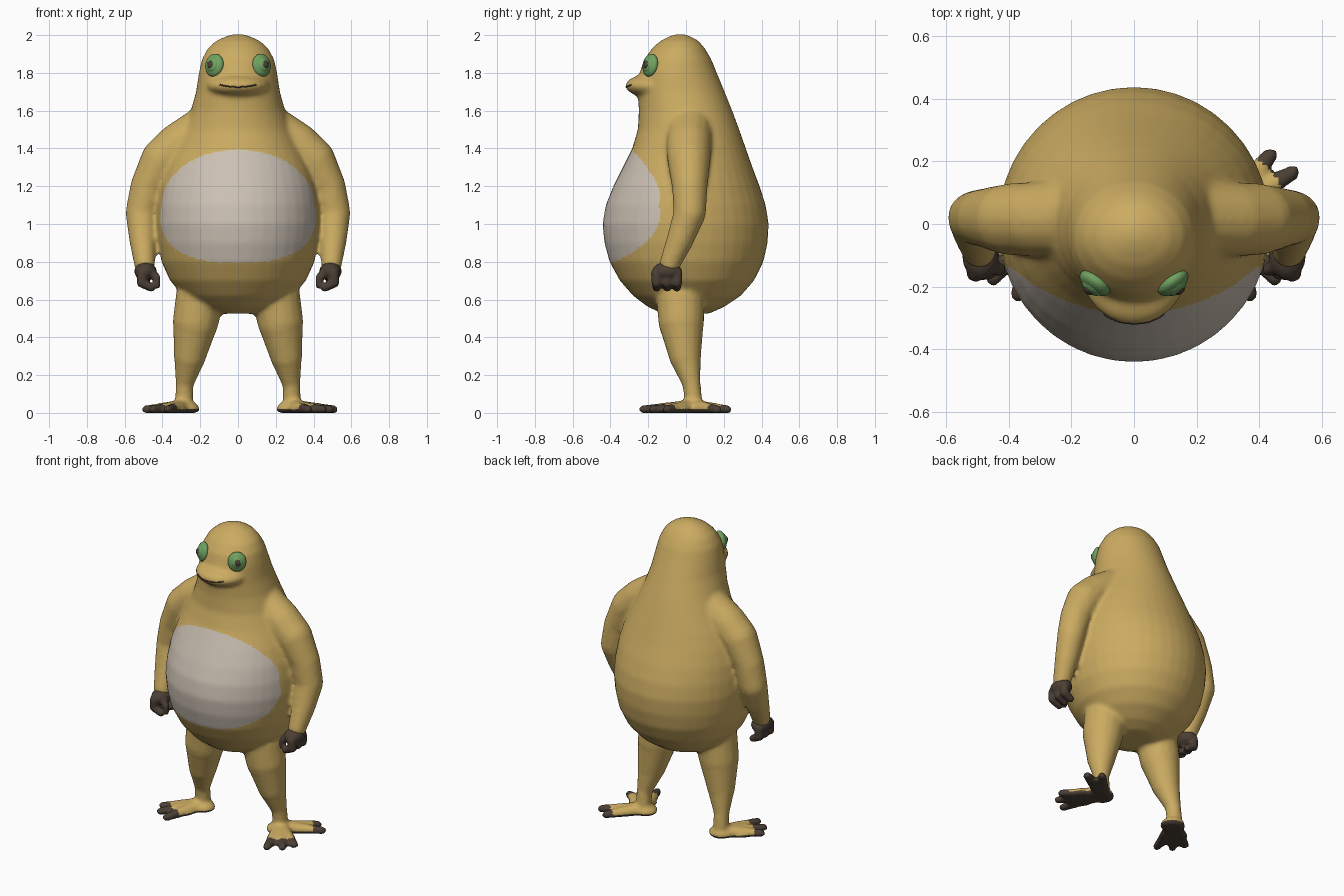
import bpy, bmesh, math
from mathutils import Vector, Matrix
from mathutils.bvhtree import BVHTree

cube = bpy.data.objects.get("Cube")
if cube:
    bpy.data.objects.remove(cube, do_unlink=True)


def material(name, rgb):
    mat = bpy.data.materials.new(name)
    mat.use_nodes = True
    mat.diffuse_color = (*rgb, 1)
    shader = next(n for n in mat.node_tree.nodes if n.type == 'BSDF_PRINCIPLED')
    shader.inputs["Base Color"].default_value = (*rgb, 1)
    shader.inputs["Roughness"].default_value = 0.7
    return mat


tan = material("tan skin", (0.6, 0.41, 0.12))
cream = material("cream belly", (0.6, 0.53, 0.45))
brown = material("dark brown", (0.07, 0.05, 0.035))
green = material("eye green", (0.16, 0.36, 0.12))


def add_object(name, bm, mats):
    mesh = bpy.data.meshes.new(name)
    bm.to_mesh(mesh)
    bm.free()
    for mat in mats:
        mesh.materials.append(mat)
    mesh.shade_smooth()
    obj = bpy.data.objects.new(name, mesh)
    bpy.context.collection.objects.link(obj)
    return obj


def ball(bm, centre, radii, turn=Matrix(), segments=16):
    matrix = Matrix.Translation(centre) @ turn @ Matrix.Diagonal((*radii, 1))
    bmesh.ops.create_uvsphere(bm, u_segments=segments, v_segments=segments // 2,
                              radius=1, matrix=matrix)


def limb(bm, points, side=1):
    """Tapered limb: a ball at each (x, y, z, radius), joined by cones."""
    joints = [(Vector((side * x, y, z)), r) for x, y, z, r in points]
    for centre, r in joints:
        ball(bm, centre, (r, r, r))
    for (a, ra), (b, rb) in zip(joints, joints[1:]):
        turn = (b - a).to_track_quat('Z', 'Y').to_matrix().to_4x4()
        bmesh.ops.create_cone(bm, cap_ends=True, segments=16, radius1=ra, radius2=rb,
                              depth=(b - a).length,
                              matrix=Matrix.Translation((a + b) / 2) @ turn)


def loft(bm, rings, count=40):
    """Oval rings of (z, half width, front y, back y), capped at both ends."""
    loops = []
    for z, half, front, back in rings:
        mid, depth = (front + back) / 2, (back - front) / 2
        angles = [math.tau * i / count for i in range(count)]
        loops.append([bm.verts.new((half * math.cos(a), mid + depth * math.sin(a), z))
                      for a in angles])
    for low, high in zip(loops, loops[1:]):
        for i in range(count):
            j = (i + 1) % count
            bm.faces.new((low[i], low[j], high[j], high[i]))
    bm.faces.new(loops[0][::-1])
    bm.faces.new(loops[-1])


def fuse(obj, voxel, smoothing):
    """Merge overlapping volumes into one smooth skin resting on the floor."""
    for vert in obj.data.vertices:
        vert.co.z = max(vert.co.z, 0)
    remesh = obj.modifiers.new("merge", 'REMESH')
    remesh.mode = 'VOXEL'
    remesh.voxel_size = voxel
    smooth = obj.modifiers.new("soften", 'SMOOTH')
    smooth.factor = 0.5
    smooth.iterations = smoothing
    graph = bpy.context.evaluated_depsgraph_get()
    mesh = bpy.data.meshes.new_from_object(obj.evaluated_get(graph))
    mats = list(obj.data.materials)
    obj.modifiers.clear()
    obj.data = mesh
    mesh.materials.clear()
    for mat in mats:
        mesh.materials.append(mat)
    mesh.shade_smooth()


# Pear-shaped torso running up into the head
bm = bmesh.new()
loft(bm, [
    (0.525, 0.12, -0.12, 0.12), (0.56, 0.21, -0.2, 0.2), (0.62, 0.29, -0.28, 0.29),
    (0.7, 0.36, -0.35, 0.36), (0.8, 0.405, -0.405, 0.41), (0.9, 0.425, -0.432, 0.432),
    (1.0, 0.435, -0.442, 0.438), (1.1, 0.43, -0.425, 0.422), (1.2, 0.415, -0.385, 0.39),
    (1.3, 0.385, -0.335, 0.352), (1.4, 0.34, -0.285, 0.317), (1.5, 0.29, -0.255, 0.282),
    (1.6, 0.25, -0.25, 0.245), (1.7, 0.222, -0.255, 0.205), (1.8, 0.207, -0.245, 0.163),
    (1.87, 0.192, -0.222, 0.135), (1.93, 0.16, -0.18, 0.1), (1.97, 0.115, -0.135, 0.066),
    (1.995, 0.06, -0.085, 0.02), (2.005, 0.02, -0.05, -0.01)])
ball(bm, (0, -0.15, 1.732), (0.17, 0.172, 0.068), segments=32)

# Limbs; the left foot also spreads toes to the rear
ankle = (0.285, 0.04)
front_toes = [(0.485, -0.1), (0.45, -0.175), (0.37, -0.225)]
rear_toes = [(0.435, 0.22), (0.508, 0.165)]
for side in (-1, 1):
    limb(bm, [(0.17, 0.02, 1.5, 0.13), (0.31, 0.015, 1.42, 0.12),
              (0.4, 0.015, 1.34, 0.115), (0.475, 0.02, 1.2, 0.095),
              (0.51, 0.02, 1.06, 0.086), (0.505, -0.03, 0.92, 0.072),
              (0.495, -0.085, 0.79, 0.056)], side)
    limb(bm, [(0.2, -0.03, 0.62, 0.13), (0.225, -0.025, 0.48, 0.122),
              (0.255, -0.005, 0.3, 0.086), (0.283, 0.03, 0.15, 0.048),
              (*ankle, 0.05, 0.048)], side)
    ball(bm, (side * 0.28, 0.03, 0.02), (0.08, 0.075, 0.042))
    for toe in front_toes + (rear_toes if side > 0 else []):
        limb(bm, [(*ankle, 0.025, 0.048), (*toe, 0.016, 0.026)], side)
    ball(bm, (side * 0.36, -0.06, 0.012), (0.09, 0.09, 0.03))

body = add_object("body", bm, [tan, cream, brown])
fuse(body, 0.013, 6)


def skin_colour(face):
    x, y, z = face.center
    x = abs(x)
    if z < 0.07:
        reach = math.hypot(x - ankle[0], y - ankle[1])
        return 2 if z < 0.02 or reach > 0.2 else 0
    rise = z - 1.06
    height, power = (0.335, 2.1) if rise > 0 else (0.265, 2.6)
    inside = (x / 0.412) ** power + (abs(rise) / height) ** power < 1
    return 1 if inside and y < -0.14 else 0


for face in body.data.polygons:
    face.material_index = skin_colour(face)

# Curled hands
for side, label in ((-1, "right"), (1, "left")):
    bm = bmesh.new()
    ball(bm, (side * 0.49, -0.1, 0.75), (0.06, 0.08, 0.05))
    for y in (-0.155, -0.1, -0.048):
        limb(bm, [(0.505, y, 0.74, 0.03), (0.508, y, 0.69, 0.028),
                  (0.46, y, 0.663, 0.022)], side)
    limb(bm, [(0.465, -0.13, 0.75, 0.028), (0.432, -0.145, 0.715, 0.022),
              (0.428, -0.145, 0.675, 0.018)], side)
    hand = add_object(label + "_hand", bm, [brown])
    fuse(hand, 0.008, 3)

# Points on the face surface, found from the front
surface = BVHTree.FromPolygons([v.co for v in body.data.vertices],
                               [p.vertices[:] for p in body.data.polygons])


def on_face(x, z):
    return surface.ray_cast(Vector((x, -1, z)), Vector((0, 1, 0)))[0]


# Bulging eyes with a raised rim and a pupil
for side, label in ((-1, "right"), (1, "left")):
    normal = Vector((side * 0.58, -0.8, 0.16)).normalized()
    turn = normal.to_track_quat('Z', 'Y').to_matrix().to_4x4()
    centre = on_face(side * 0.125, 1.84)
    bm = bmesh.new()
    ball(bm, centre, (0.056, 0.062, 0.03), turn, 32)
    ball(bm, centre + normal * 0.013, (0.038, 0.042, 0.025), turn, 32)
    add_object(label + "_eye", bm, [green])
    bm = bmesh.new()
    look = centre + normal * 0.029 + Vector((side * 0.004, 0, 0))
    ball(bm, look, (0.019, 0.021, 0.012), turn)
    add_object(label + "_pupil", bm, [brown])

# Thin smiling mouth line
curve = bpy.data.curves.new("mouth", 'CURVE')
curve.dimensions = '3D'
curve.bevel_depth = 0.004
curve.materials.append(brown)
line = curve.splines.new('POLY')
steps = 24
line.points.add(steps)
for i, point in enumerate(line.points):
    t = 2 * i / steps - 1
    point.co = (*on_face(0.095 * t, 1.725 + 0.012 * t * t), 1)
mouth = bpy.data.objects.new("mouth", curve)
bpy.context.collection.objects.link(mouth)
